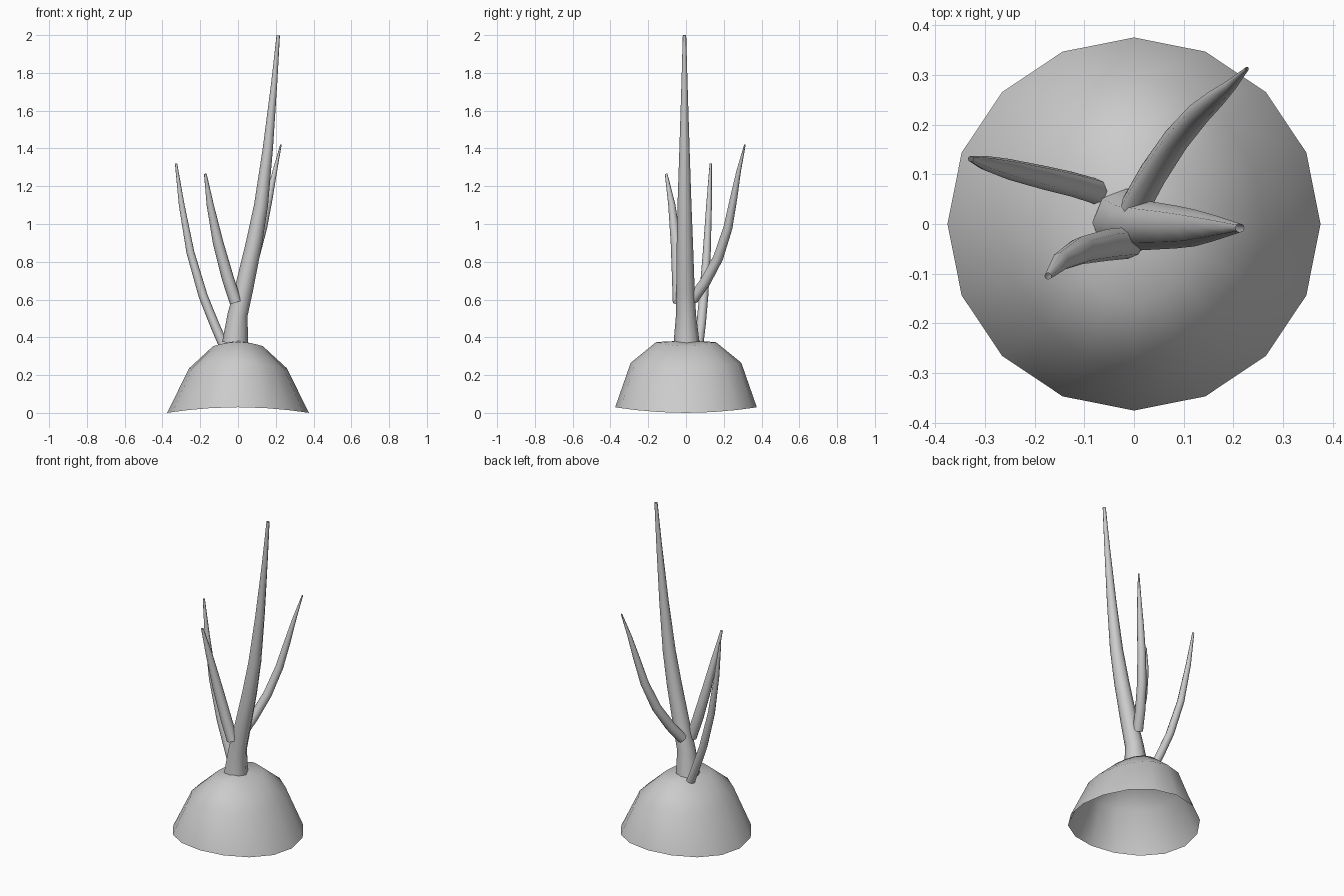
import bpy, bmesh, math
from mathutils import Vector

if "Cube" in bpy.data.objects:
    bpy.data.objects.remove(bpy.data.objects["Cube"])


def finish(bm, name, angle):
    bmesh.ops.recalc_face_normals(bm, faces=bm.faces)
    mesh = bpy.data.meshes.new(name)
    bm.to_mesh(mesh)
    bm.free()
    ob = bpy.data.objects.new(name, mesh)
    bpy.context.collection.objects.link(ob)
    bpy.ops.object.select_all(action='DESELECT')
    ob.select_set(True)
    bpy.context.view_layer.objects.active = ob
    bpy.ops.object.shade_smooth_by_angle(angle=math.radians(angle))
    return ob


def bridge(bm, a, b):
    n = len(a)
    for i in range(n):
        j = (i + 1) % n
        bm.faces.new((a[i], a[j], b[j], b[i]))


def tube(name, points, sides=8):
    """Open tapered tube through (x, y, z, radius) points."""
    bm = bmesh.new()
    centres = [Vector(p[:3]) for p in points]
    prev = None
    for k, p in enumerate(points):
        t = (centres[min(k + 1, len(points) - 1)] - centres[max(k - 1, 0)]).normalized()
        u = Vector((0, 1, 0))
        u = (u - t * u.dot(t)).normalized()
        v = t.cross(u)
        ring = []
        for i in range(sides):
            a = 2 * math.pi * i / sides
            ring.append(bm.verts.new(centres[k] + p[3] * (u * math.cos(a) + v * math.sin(a))))
        if prev:
            bridge(bm, prev, ring)
        prev = ring
    return finish(bm, name, 60)


# Hollow mound: 16-sided dome, open below, rim arched towards front and back
bm = bmesh.new()
prev = None
for rx, ry, z, lift in [(0.375, 0.375, 0.0, 0.03), (0.26, 0.293, 0.235, 0.03),
                        (0.132, 0.158, 0.353, 0.022)]:
    ring = []
    for i in range(16):
        a = 2 * math.pi * i / 16
        ring.append(bm.verts.new((rx * math.cos(a), ry * math.sin(a),
                                  z + lift * math.sin(a) ** 2)))
    if prev:
        bridge(bm, prev, ring)
    prev = ring
top = bm.verts.new((0, 0, 0.383))
for i in range(16):
    bm.faces.new((prev[i], prev[(i + 1) % 16], top))
finish(bm, "mound", 60)

# Main stalk
tube("main_stalk", [
    (-0.015, 0.003, 0.37, 0.069), (-0.002, 0.0, 0.52, 0.053),
    (0.03, -0.003, 0.65, 0.049), (0.085, -0.006, 0.9, 0.043),
    (0.122, -0.008, 1.1, 0.037), (0.158, -0.008, 1.4, 0.027),
    (0.192, -0.008, 1.75, 0.016), (0.213, -0.008, 1.999, 0.009)])

# Side shoots
tube("left_shoot", [
    (-0.075, 0.065, 0.355, 0.026), (-0.125, 0.08, 0.47, 0.025),
    (-0.185, 0.094, 0.62, 0.024), (-0.252, 0.11, 0.85, 0.021),
    (-0.298, 0.122, 1.1, 0.015), (-0.328, 0.131, 1.32, 0.006)])
tube("front_shoot", [
    (-0.012, -0.038, 0.585, 0.032), (-0.053, -0.042, 0.71, 0.032),
    (-0.105, -0.053, 0.9, 0.028), (-0.147, -0.075, 1.1, 0.019),
    (-0.173, -0.105, 1.265, 0.007)])
tube("back_shoot", [
    (0.002, 0.035, 0.6, 0.03), (0.038, 0.1, 0.69, 0.029),
    (0.085, 0.17, 0.82, 0.027), (0.13, 0.222, 0.98, 0.024),
    (0.165, 0.253, 1.14, 0.019), (0.195, 0.279, 1.28, 0.012),
    (0.227, 0.312, 1.42, 0.004)])
